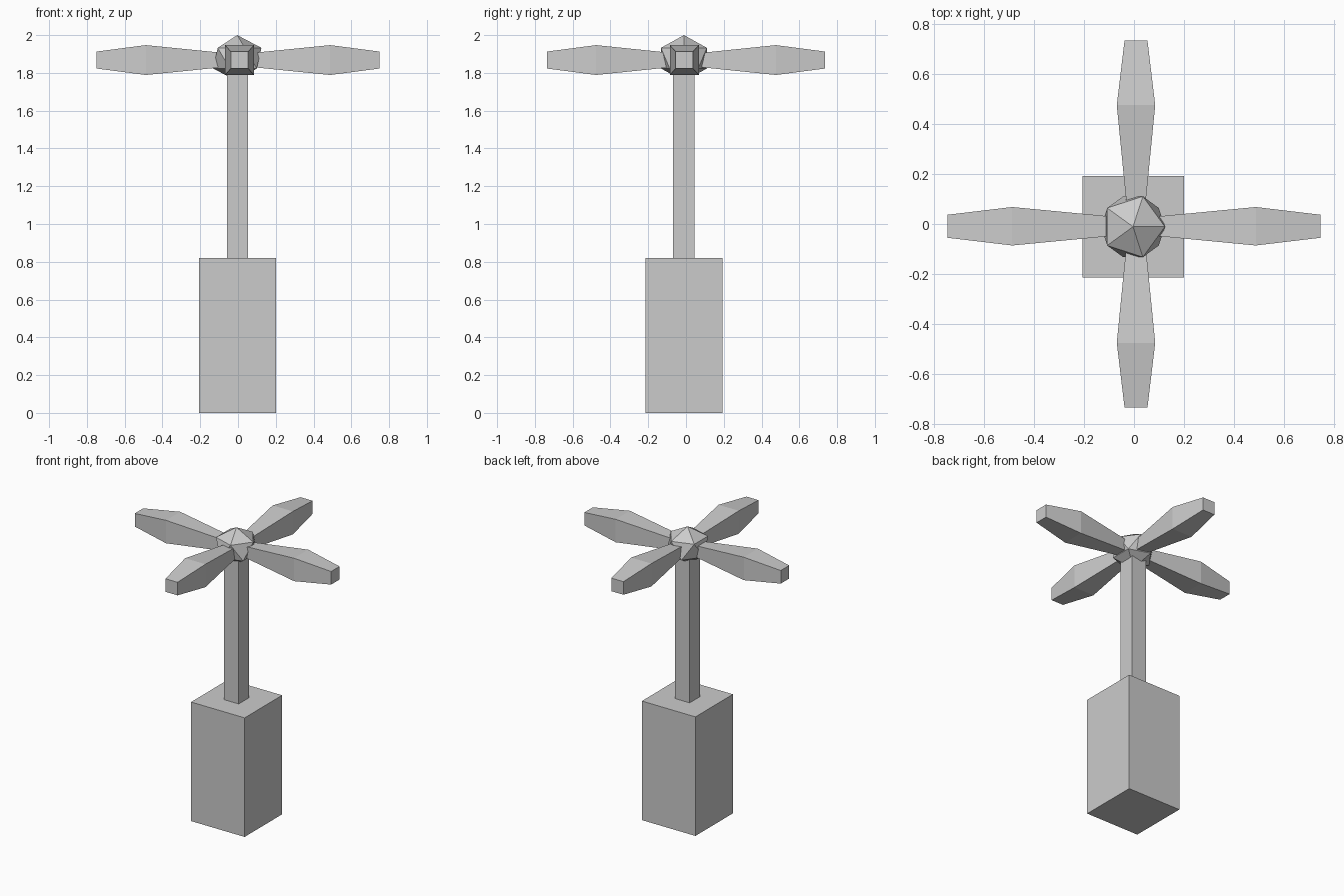
import bpy, bmesh
from math import pi
from mathutils import Matrix, Vector

if "Cube" in bpy.data.objects:
    bpy.data.objects.remove(bpy.data.objects["Cube"])


def finish(bm, name):
    bmesh.ops.recalc_face_normals(bm, faces=bm.faces)
    mesh = bpy.data.meshes.new(name)
    bm.to_mesh(mesh)
    bm.free()
    obj = bpy.data.objects.new(name, mesh)
    bpy.context.collection.objects.link(obj)
    return obj


def box(name, x, y, half, z0, z1):
    bm = bmesh.new()
    bmesh.ops.create_cube(bm, size=1)
    bmesh.ops.scale(bm, vec=(half * 2, half * 2, z1 - z0), verts=bm.verts)
    bmesh.ops.translate(bm, vec=(x, y, (z0 + z1) / 2), verts=bm.verts)
    return finish(bm, name)


def blade(name, sections, angle, centre):
    # square-section arm lofted along +x, then turned around z
    bm = bmesh.new()
    rings = [[bm.verts.new((r, sy * w, sz * h))
              for sy, sz in ((-1, -1), (1, -1), (1, 1), (-1, 1))]
             for r, w, h in sections]
    for a, b in zip(rings, rings[1:]):
        for i in range(4):
            j = (i + 1) % 4
            bm.faces.new((a[i], a[j], b[j], b[i]))
    bm.faces.new(rings[0])
    bm.faces.new(rings[-1])
    bm.transform(Matrix.Translation(Vector(centre)) @ Matrix.Rotation(angle, 4, 'Z'))
    return finish(bm, name)


# Base block and pole
box("base", -0.003, -0.011, 0.204, 0, 0.82)
box("pole", -0.003, -0.012, 0.056, 0.81, 1.82)

# Four tapered blades: (distance, half width, half height)
for i in range(4):
    along_x = i % 2 == 0
    mid, tip = (0.488, 0.748) if along_x else (0.476, 0.735)
    centre = (0, -0.009, 1.868) if along_x else (0.008, 0, 1.868)
    blade(f"blade_{i + 1}",
          [(0.06, 0.036, 0.036), (mid, 0.077, 0.079), (tip, 0.046, 0.045)],
          i * pi / 2, centre)

# Faceted hub
bm = bmesh.new()
bmesh.ops.create_icosphere(bm, subdivisions=1, radius=1)
bmesh.ops.scale(bm, vec=(0.143, 0.143, 0.122), verts=bm.verts)
bmesh.ops.translate(bm, vec=(-0.004, -0.011, 1.878), verts=bm.verts)
finish(bm, "hub")
